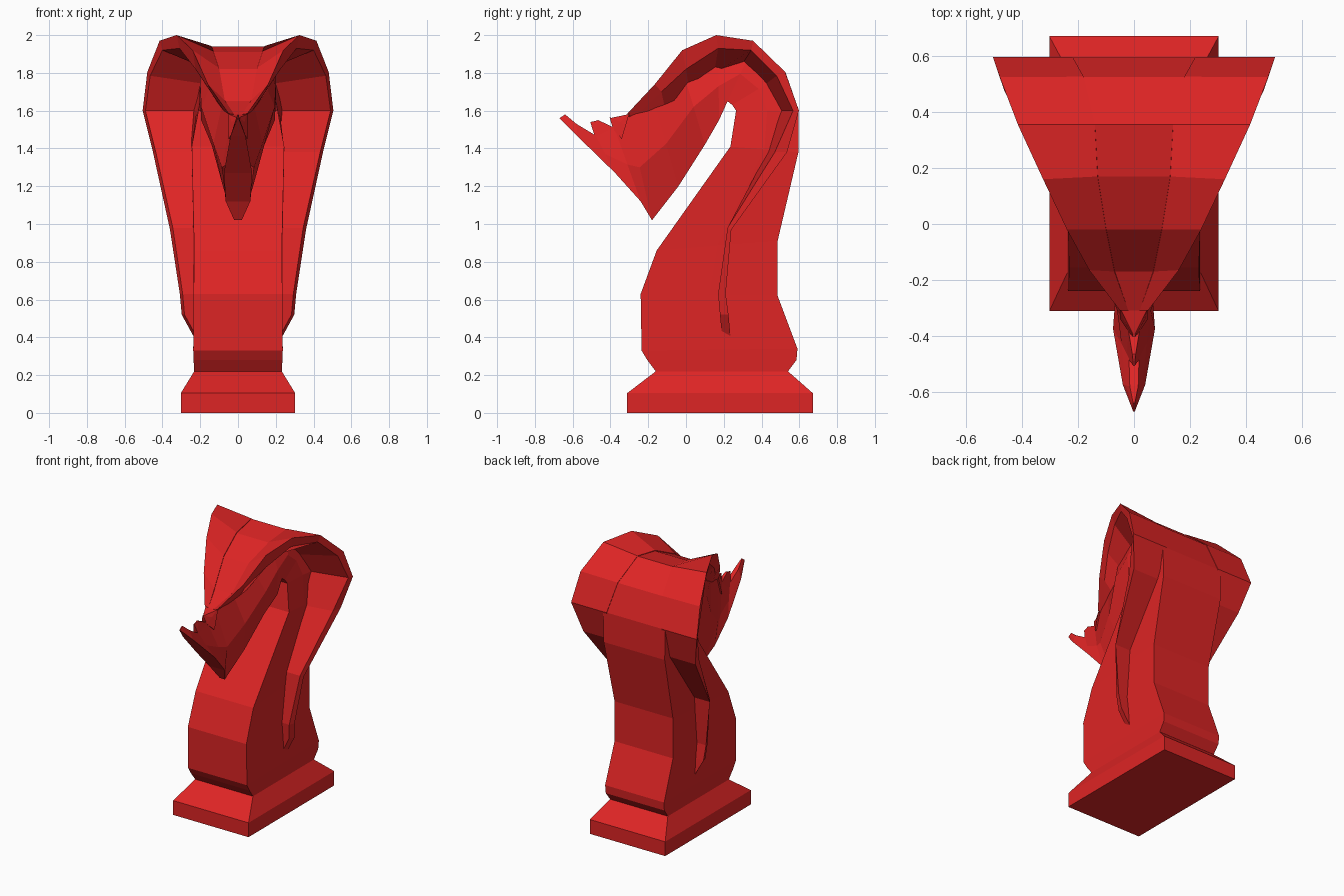
import bpy, bmesh

red = bpy.data.materials.new("deep red")
red.diffuse_color = (0.73, 0.018, 0.018, 1)


def loft(name, rings, mirror=False):
    """Skin a closed tube through equal-sized rings of points, capped at both ends."""
    bm = bmesh.new()
    loops = [[bm.verts.new(p) for p in ring] for ring in rings]
    n = len(loops[0])
    for a, b in zip(loops, loops[1:]):
        for i in range(n):
            j = (i + 1) % n
            bm.faces.new((a[i], a[j], b[j], b[i]))
    bm.faces.new(loops[0][::-1])
    bm.faces.new(loops[-1])
    bmesh.ops.recalc_face_normals(bm, faces=bm.faces)
    me = bpy.data.meshes.new(name)
    bm.to_mesh(me)
    bm.free()
    me.materials.append(red)
    ob = bpy.data.objects.new(name, me)
    bpy.context.collection.objects.link(ob)
    if mirror:
        ob.modifiers.new("mirror", 'MIRROR')
    return ob


def section(by, bz, fy, fz, wb, wm, wf):
    """Symmetric six-point ring between a back/top point and a front/under point."""
    my, mz = (by + fy) / 2, (bz + fz) / 2
    return [(wb, by, bz), (wm, my, mz), (wf, fy, fz),
            (-wf, fy, fz), (-wm, my, mz), (-wb, by, bz)]


def rect(w, y0, y1, z):
    return [(-w, y0, z), (w, y0, z), (w, y1, z), (-w, y1, z)]


# Stepped plinth
loft("plinth", [rect(.303, -.312, .672, 0), rect(.303, -.312, .672, .104),
                rect(.232, -.16, .54, .22)])

# Body, neck arch and head: back y,z / front y,z / half widths back, mid, front
body = [
    (.54, .22, -.16, .22, .232, .232, .232),
    (.585, .28, -.205, .28, .235, .235, .235),
    (.59, .34, -.235, .33, .237, .237, .237),
    (.485, .62, -.24, .63, .235, .235, .235),
    (.485, .91, -.155, .86, .235, .235, .232),
    (.595, 1.38, .235, 1.41, .245, .245, .245),
    (.595, 1.60, .265, 1.60, .25, .22, .21),
    (.525, 1.80, .245, 1.63, .20, .20, .205),
    (.355, 1.94, .22, 1.65, .14, .20, .20),
    (.17, 1.91, .175, 1.55, .14, .20, .195),
    (-.02, 1.82, .10, 1.42, .11, .195, .14),
    (-.17, 1.65, -.04, 1.20, .08, .13, .08),
    (-.31, 1.58, -.18, 1.02, .035, .085, .02),
    (-.38, 1.51, -.24, 1.12, .02, .06, .065),
    (-.48, 1.47, -.375, 1.27, .018, .045, .075),
    (-.58, 1.53, -.575, 1.465, .015, .03, .04),
    (-.64, 1.58, -.67, 1.56, .003, .003, .003),
]
loft("body_and_head", [section(*s) for s in body])

# Two small snout horns
loft("upper_horn", [section(-.30, 1.585, -.34, 1.45, .05, .05, .05),
                    section(-.31, 1.58, -.385, 1.50, .045, .035, .02),
                    section(-.395, 1.562, -.405, 1.565, .003, .003, .003)])
loft("lower_horn", [section(-.38, 1.51, -.44, 1.42, .02, .025, .03),
                    section(-.465, 1.55, -.485, 1.47, .006, .012, .018),
                    section(-.495, 1.542, -.507, 1.54, .003, .003, .003)])

# Flared hood: rim x, outer y,z, inner y,z / root outer x,y,z is paired below
rim = [
    (.238, .235, .41, .19, .41),
    (.298, .225, .52, .18, .52),
    (.308, .21, .63, .17, .63),
    (.36, .24, .97, .22, .98),
    (.45, .535, 1.38, .47, 1.38),
    (.505, .598, 1.60, .567, 1.60),
    (.48, .525, 1.805, .48, 1.785),
    (.415, .355, 1.97, .345, 1.92),
    (.325, .16, 2.0, .17, 1.93),
    (.24, -.02, 1.92, 0, 1.82),
    (.16, -.165, 1.74, -.13, 1.70),
    (.05, -.31, 1.585, -.28, 1.56),
]
# Hood root on the body: outer x,y,z then inner y,z
root = [
    (.22, .235, .41, .19, .41),
    (.22, .225, .52, .18, .52),
    (.22, .21, .63, .17, .63),
    (.22, .24, .97, .22, .98),
    (.22, .535, 1.38, .43, 1.38),
    (.22, .598, 1.60, .50, 1.60),
    (.18, .527, 1.802, .42, 1.74),
    (.14, .356, 1.942, .30, 1.85),
    (.13, .17, 1.915, .15, 1.80),
    (.10, -.02, 1.825, .02, 1.70),
    (.07, -.17, 1.655, -.10, 1.56),
    (.02, -.31, 1.58, -.27, 1.50),
]
loft("hood_flare", [[(r[0], r[1], r[2]), (r[0] - .015, r[3], r[4]),
                     (q[0] - .015, q[3], q[4]), (q[0], q[1], q[2])]
                    for r, q in zip(rim, root)], mirror=True)
